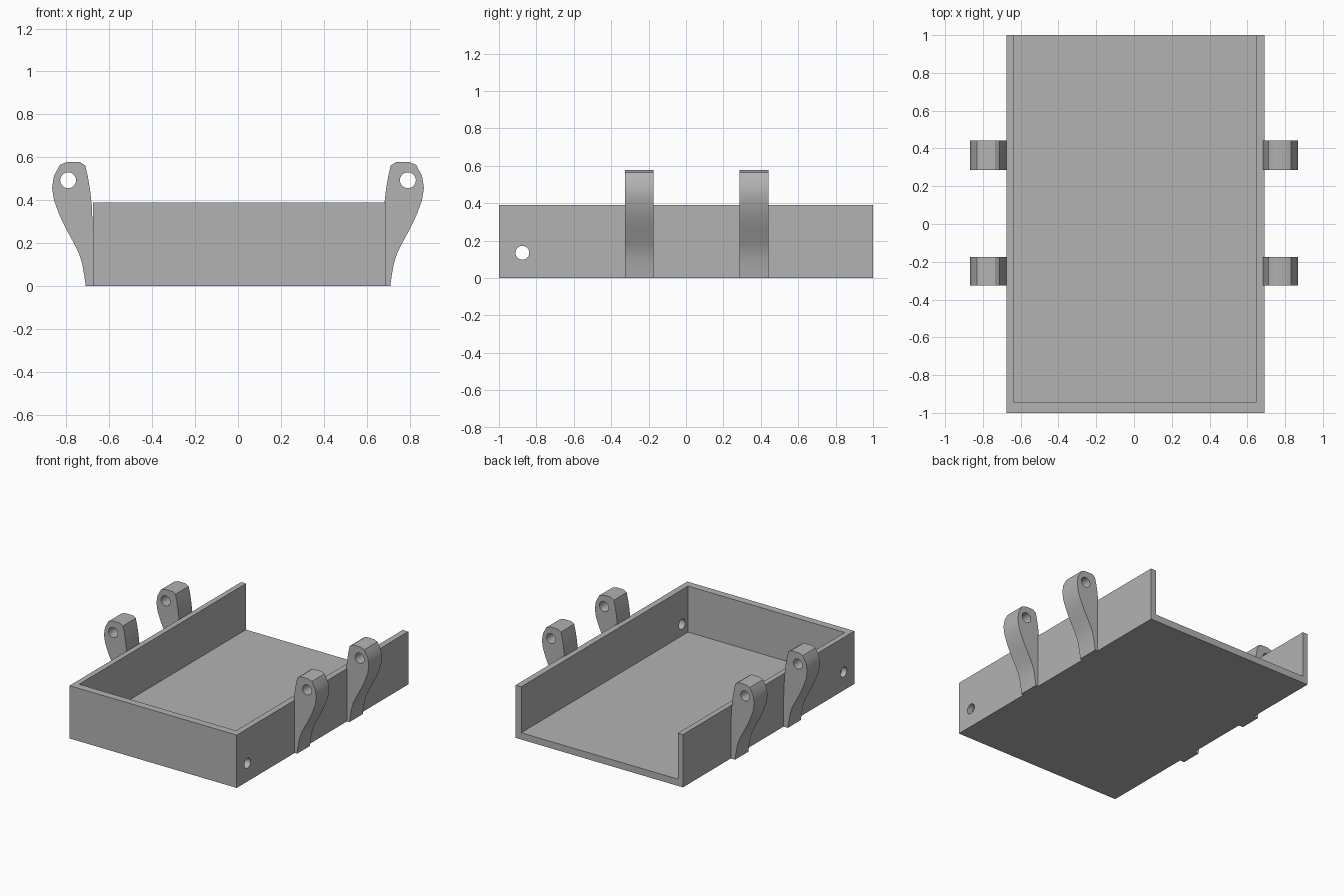
import bpy
import math
from mathutils import Vector

cube = bpy.data.objects.get("Cube")
if cube:
    bpy.data.objects.remove(cube)

GREY = (0.45, 0.45, 0.45, 1)
mat = bpy.data.materials.new("plain grey")
mat.use_nodes = True
mat.diffuse_color = GREY
mat.node_tree.nodes["Principled BSDF"].inputs["Base Color"].default_value = GREY


def box(name, low, high):
    low, high = Vector(low), Vector(high)
    bpy.ops.mesh.primitive_cube_add(size=1, location=(low + high) / 2)
    ob = bpy.context.object
    ob.name = name
    ob.scale = high - low
    bpy.ops.object.transform_apply(location=True, scale=True)
    ob.data.materials.append(mat)
    return ob


def pin(location, rotation, length):
    bpy.ops.mesh.primitive_cylinder_add(vertices=32, radius=0.037, depth=length,
                                        location=location, rotation=rotation)
    return bpy.context.object


def cut(ob, cutter):
    mod = ob.modifiers.new("cut", 'BOOLEAN')
    mod.operation = 'DIFFERENCE'
    mod.solver = 'EXACT'
    mod.object = cutter
    cutter.hide_render = True
    bpy.context.view_layer.objects.active = ob
    bpy.ops.object.modifier_apply(modifier=mod.name)
    bpy.data.objects.remove(cutter)


def smooth(ob):
    bpy.ops.object.select_all(action='DESELECT')
    ob.select_set(True)
    bpy.context.view_layer.objects.active = ob
    bpy.ops.object.shade_smooth_by_angle(angle=math.radians(28))


# Tray, open at the back, with a cross hole near the front
tray = box("tray", (-0.675, -1, 0), (0.69, 1, 0.39))
cut(tray, box("tray_hollow", (-0.635, -0.945, 0.05), (0.645, 1.2, 0.6)))
cut(tray, pin((0, -0.875, 0.135), (0, math.pi / 2, 0), 2))
smooth(tray)

# Lug outline, running up the outer curve, over the top and down the inside
OUTLINE = [(0.71, 0), (0.717, 0.05), (0.727, 0.105), (0.741, 0.15), (0.76, 0.19),
           (0.797, 0.258), (0.818, 0.3), (0.835, 0.337), (0.858, 0.4), (0.867, 0.458),
           (0.858, 0.514), (0.83, 0.565), (0.8, 0.577), (0.735, 0.577), (0.712, 0.562),
           (0.7, 0.51), (0.69, 0.45), (0.682, 0.38), (0.675, 0.22), (0.675, 0)]


def lug(name, side, y0, y1):
    count = len(OUTLINE)
    verts = [(side * x, y, z) for y in (y0, y1) for x, z in OUTLINE]
    faces = [list(range(count)), list(range(2 * count - 1, count - 1, -1))]
    for i in range(count):
        j = (i + 1) % count
        faces.append([j, i, i + count, j + count])
    if side < 0:
        faces = [f[::-1] for f in faces]
    mesh = bpy.data.meshes.new(name)
    mesh.from_pydata(verts, [], faces)
    mesh.materials.append(mat)
    ob = bpy.data.objects.new(name, mesh)
    bpy.context.collection.objects.link(ob)
    cut(ob, pin((side * 0.792, (y0 + y1) / 2, 0.493), (math.pi / 2, 0, 0), 0.4))
    smooth(ob)


# Two lugs on each side wall
for label, side in (("left", 1), ("right", -1)):
    lug("front_" + label + "_lug", side, -0.325, -0.175)
    lug("back_" + label + "_lug", side, 0.287, 0.442)
